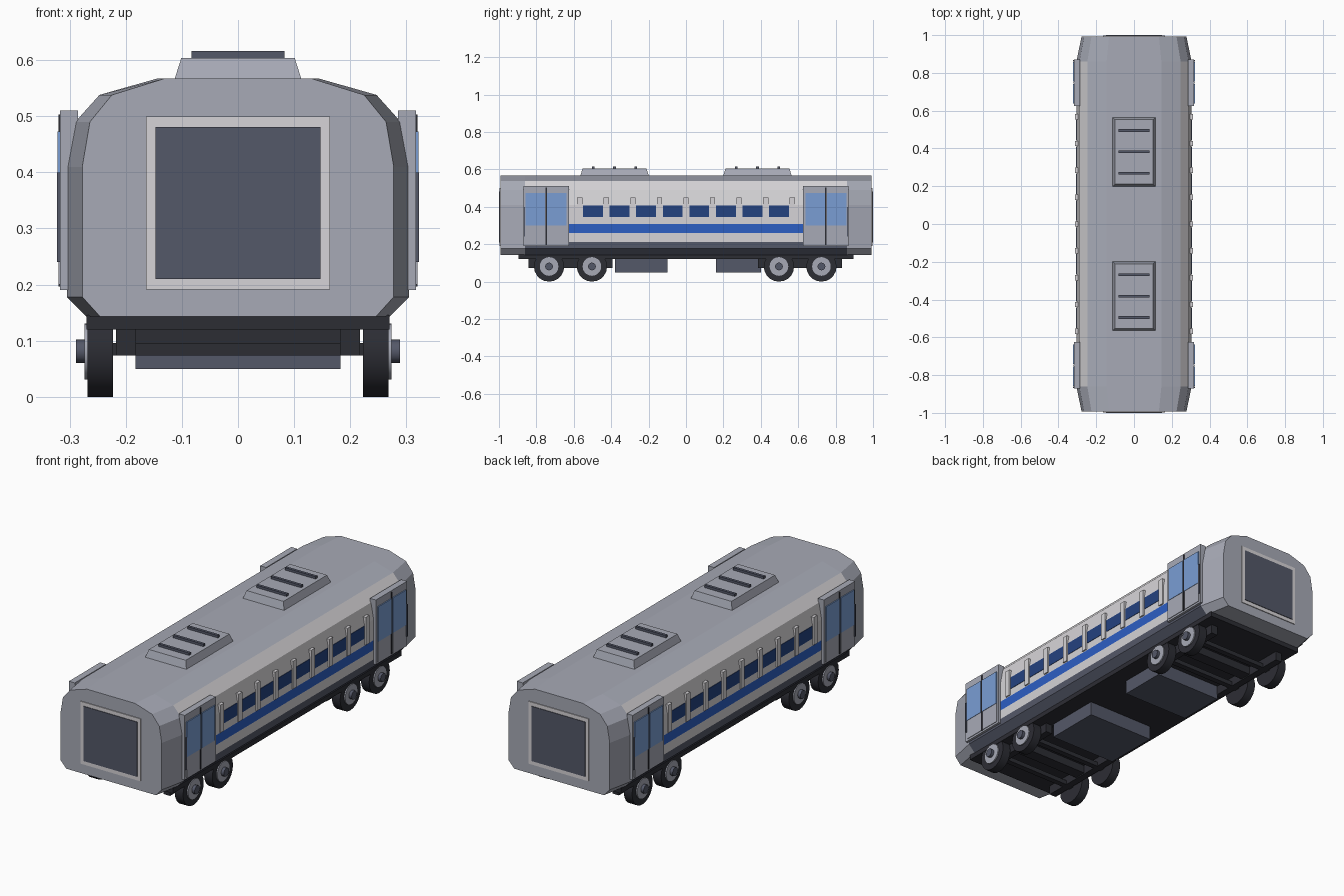
import bpy
import bmesh
import math
from mathutils import Matrix

cube = bpy.data.objects.get("Cube")
if cube:
    bpy.data.objects.remove(cube)


def make_material(name, rgb):
    linear = [((c / 255 + 0.055) / 1.055) ** 2.4 for c in rgb] + [1]
    mat = bpy.data.materials.new(name)
    mat.use_nodes = True
    mat.diffuse_color = linear
    mat.node_tree.nodes["Principled BSDF"].inputs["Base Color"].default_value = linear
    return mat


GREY = make_material("body grey", (167, 170, 182))
WHITE = make_material("panel white", (214, 212, 215))
SLATE = make_material("slate", (84, 88, 104))
BLACK = make_material("chassis black", (44, 45, 52))
STRIPE = make_material("stripe blue", (44, 94, 196))
NAVY = make_material("window navy", (36, 66, 128))
GLASS = make_material("door glass", (122, 158, 212))


def finish(name, bm, *mats):
    bmesh.ops.recalc_face_normals(bm, faces=bm.faces)
    mesh = bpy.data.meshes.new(name)
    bm.to_mesh(mesh)
    bm.free()
    for mat in mats:
        mesh.materials.append(mat)
    obj = bpy.data.objects.new(name, mesh)
    bpy.context.collection.objects.link(obj)
    return obj


def box(name, x, y, z, mat, inset=0):
    """Box from (min, max) ranges; inset narrows the top."""
    bm = bmesh.new()
    bmesh.ops.create_cube(bm, size=1)
    for v in bm.verts:
        top = v.co.z > 0
        v.co = [r[0] + (r[1] - r[0]) * (c + 0.5) for r, c in zip((x, y, z), v.co)]
        if top and inset:
            v.co.x -= math.copysign(inset, v.co.x - sum(x) / 2)
            v.co.y -= math.copysign(inset, v.co.y - sum(y) / 2)
    return finish(name, bm, mat)


def side_box(name, side, x, y, z, mat):
    return box(name, sorted(side * c for c in x), y, z, mat)


def disc(name, side, x, y, z, radius, mat, sides=20):
    bm = bmesh.new()
    turn = Matrix.Translation((side * sum(x) / 2, y, z)) @ Matrix.Rotation(math.pi / 2, 4, "Y")
    bmesh.ops.create_cone(bm, cap_ends=True, segments=sides, radius1=radius,
                          radius2=radius, depth=x[1] - x[0], matrix=turn)
    obj = finish(name, bm, mat)
    for face in obj.data.polygons:
        face.use_smooth = abs(face.normal.x) < 0.5
    for edge in obj.data.edges:
        a, b = (obj.data.vertices[i].co for i in edge.vertices)
        edge.use_edge_sharp = abs(a.x - b.x) < 0.001


# Car body: half profile mirrored and lofted along the length
half = [(0.27, 0.143), (0.305, 0.178), (0.305, 0.213), (0.305, 0.26), (0.305, 0.308),
        (0.305, 0.41), (0.29, 0.49), (0.247, 0.538), (0.145, 0.567)]
profile = half + [(-x, z) for x, z in reversed(half)]
stations = [(-0.993, 0.91), (-0.86, 1), (0.86, 1), (0.993, 0.91)]
bm = bmesh.new()
rings = [[bm.verts.new((x * s, y, z)) for x, z in profile] for y, s in stations]
for a, b in zip(rings, rings[1:]):
    for i in range(len(profile)):
        j = (i + 1) % len(profile)
        bm.faces.new((a[i], a[j], b[j], b[i]))
bm.faces.new(rings[0])
bm.faces.new(rings[-1])
for face in bm.faces:
    c = face.calc_center_median()
    if abs(c.y) < 0.1:
        if c.z < 0.213:
            face.material_index = 2
        elif 0.26 < c.z < 0.308:
            face.material_index = 3
        elif c.z < 0.538:
            face.material_index = 1
finish("car_body", bm, GREY, WHITE, SLATE, STRIPE)

# End windows with frames
for end, label in ((-1, "front"), (1, "rear")):
    box(label + "_window_frame", (-0.164, 0.164), sorted((end * 0.985, end * 0.997)),
        (0.191, 0.5), WHITE)
    box(label + "_window_pane", (-0.147, 0.147), sorted((end * 0.985, end)),
        (0.21, 0.481), SLATE)

# Roof units with vent bars
for y in (-0.382, 0.382):
    box("roof_unit", (-0.115, 0.115), (y - 0.185, y + 0.185), (0.56, 0.604), GREY, 0.014)
    for step in (-1, 0, 1):
        bar = y + step * 0.113
        box("vent_bar", (-0.083, 0.083), (bar - 0.007, bar + 0.007), (0.6, 0.616), SLATE)

for side, label in ((1, "left"), (-1, "right")):
    # Side windows and the ribs between them
    for i in range(8):
        y = (i - 3.5) * 0.142
        side_box(label + "_window", side, (0.3, 0.307), (y - 0.053, y + 0.053),
                 (0.345, 0.407), NAVY)
    for i in range(9):
        y = (i - 4) * 0.142
        side_box(label + "_rib", side, (0.29, 0.312), (y - 0.014, y + 0.014),
                 (0.312, 0.45), WHITE)

    # Double doors with glass, centre seam and handrail
    for end in (-1, 1):
        y = end * 0.748
        side_box(label + "_door_frame", side, (0.285, 0.317), (y - 0.122, y + 0.122),
                 (0.19, 0.51), GREY)
        side_box(label + "_door_seam", side, (0.31, 0.32), (y - 0.004, y + 0.004),
                 (0.197, 0.503), BLACK)
        for leaf in (-1, 1):
            c = y + leaf * 0.058
            side_box(label + "_door_leaf", side, (0.31, 0.32), (c - 0.052, c + 0.052),
                     (0.2, 0.3), GREY)
            side_box(label + "_door_glass", side, (0.31, 0.322), (c - 0.052, c + 0.052),
                     (0.3, 0.473), GLASS)
        rail = end * 0.864
        side_box(label + "_door_handrail", side, (0.31, 0.323), (rail - 0.003, rail + 0.003),
                 (0.24, 0.4), SLATE)

    # Wheels, hub plates and axle caps
    for y in (-0.732, -0.503, 0.497, 0.724):
        disc(label + "_wheel", side, (0.223, 0.268), y, 0.081, 0.081, BLACK)
        disc(label + "_hub_plate", side, (0.26, 0.274), y, 0.081, 0.05, GREY)
        disc(label + "_axle_cap", side, (0.26, 0.289), y, 0.081, 0.021, SLATE, 12)

    # Bogie side beams
    for y in (-0.617, 0.61):
        side_box(label + "_bogie_beam", side, (0.182, 0.217), (y - 0.225, y + 0.225),
                 (0.074, 0.122), BLACK)

# Floor frame, axles and cross beams
box("floor_frame", (-0.27, 0.27), (-0.895, 0.895), (0.12, 0.146), BLACK)
for y in (-0.732, -0.503, 0.497, 0.724):
    box("axle", (-0.23, 0.23), (y - 0.014, y + 0.014), (0.074, 0.096), BLACK)
for y in (-0.617, 0.61):
    box("bogie_bolster", (-0.19, 0.19), (y - 0.03, y + 0.03), (0.08, 0.122), BLACK)

# Underfloor equipment boxes
for y in ((-0.38, -0.1), (0.16, 0.4)):
    box("equipment_box", (-0.183, 0.183), y, (0.05, 0.122), SLATE)
